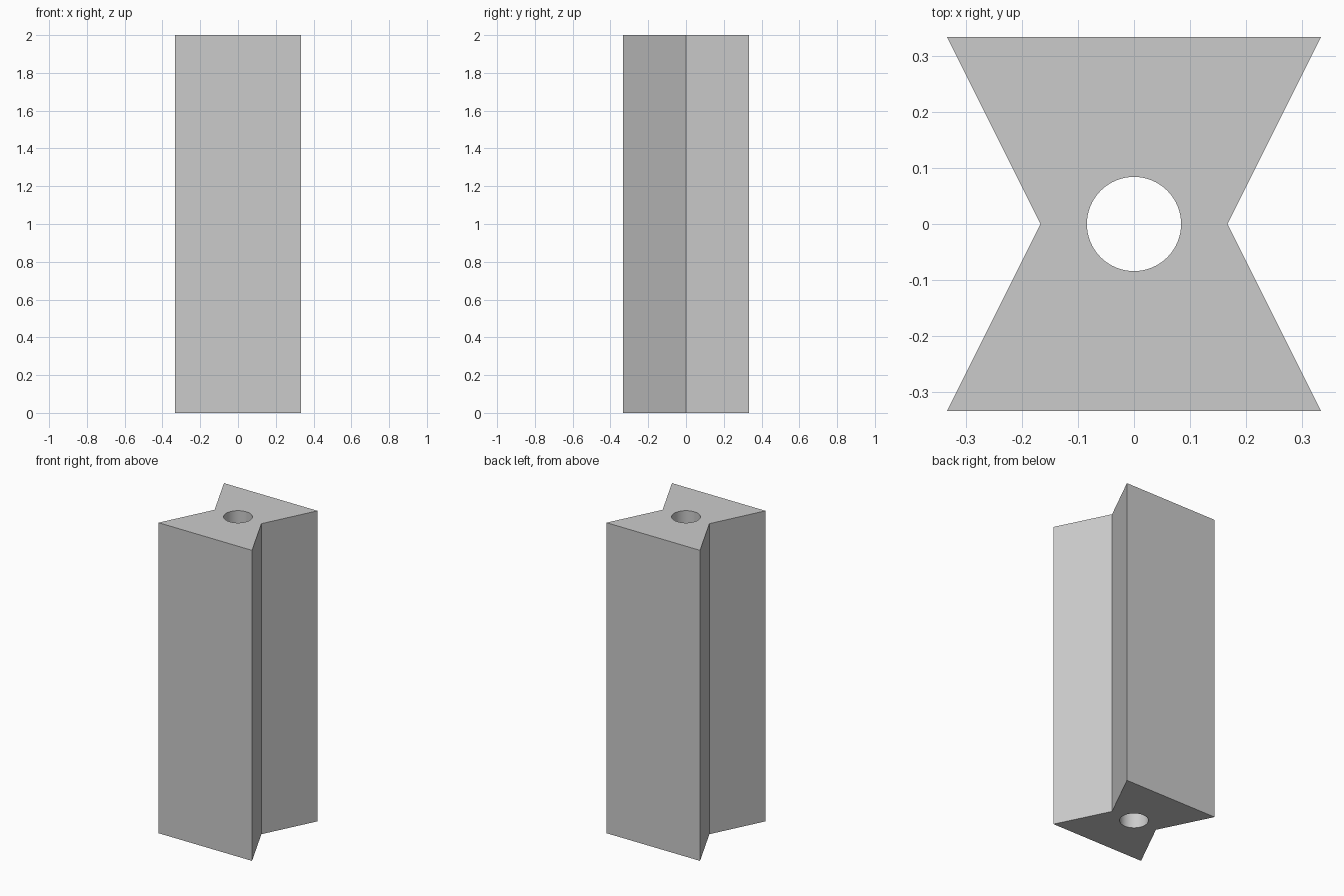
import bpy, bmesh, math

if "Cube" in bpy.data.objects:
    bpy.data.objects.remove(bpy.data.objects["Cube"])

HEIGHT = 2.0
HALF = 1 / 3        # half width of the dovetail ends
WAIST = 1 / 6       # half width at the pinched middle
HOLE_R = 0.084
HOLE_SIDES = 64


def add_loop(bm, points):
    verts = [bm.verts.new((x, y, 0)) for x, y in points]
    return [bm.edges.new((v, verts[(i + 1) % len(verts)])) for i, v in enumerate(verts)]


# Double dovetail outline and the round through hole
right = [(HALF, -HALF), (WAIST, 0), (HALF, HALF)]
outline = right + [(-x, -y) for x, y in right]
circle = [(HOLE_R * math.cos(2 * math.pi * i / HOLE_SIDES),
           HOLE_R * math.sin(2 * math.pi * i / HOLE_SIDES)) for i in range(HOLE_SIDES)]

# Fill the profile around the hole, then extrude it to full height
bm = bmesh.new()
edges = add_loop(bm, outline) + add_loop(bm, circle)
bmesh.ops.triangle_fill(bm, use_beauty=True, use_dissolve=False, edges=edges)
result = bmesh.ops.extrude_face_region(bm, geom=bm.faces[:], use_keep_orig=True)
top = [g for g in result["geom"] if isinstance(g, bmesh.types.BMVert)]
bmesh.ops.translate(bm, vec=(0, 0, HEIGHT), verts=top)
bmesh.ops.recalc_face_normals(bm, faces=bm.faces[:])

mesh = bpy.data.meshes.new("dovetail_key")
bm.to_mesh(mesh)
bm.free()
key = bpy.data.objects.new("dovetail_key", mesh)
bpy.context.collection.objects.link(key)

# Smooth the hole wall while keeping the outer edges sharp
bpy.context.view_layer.objects.active = key
key.select_set(True)
bpy.ops.object.shade_smooth_by_angle(angle=math.radians(30))
